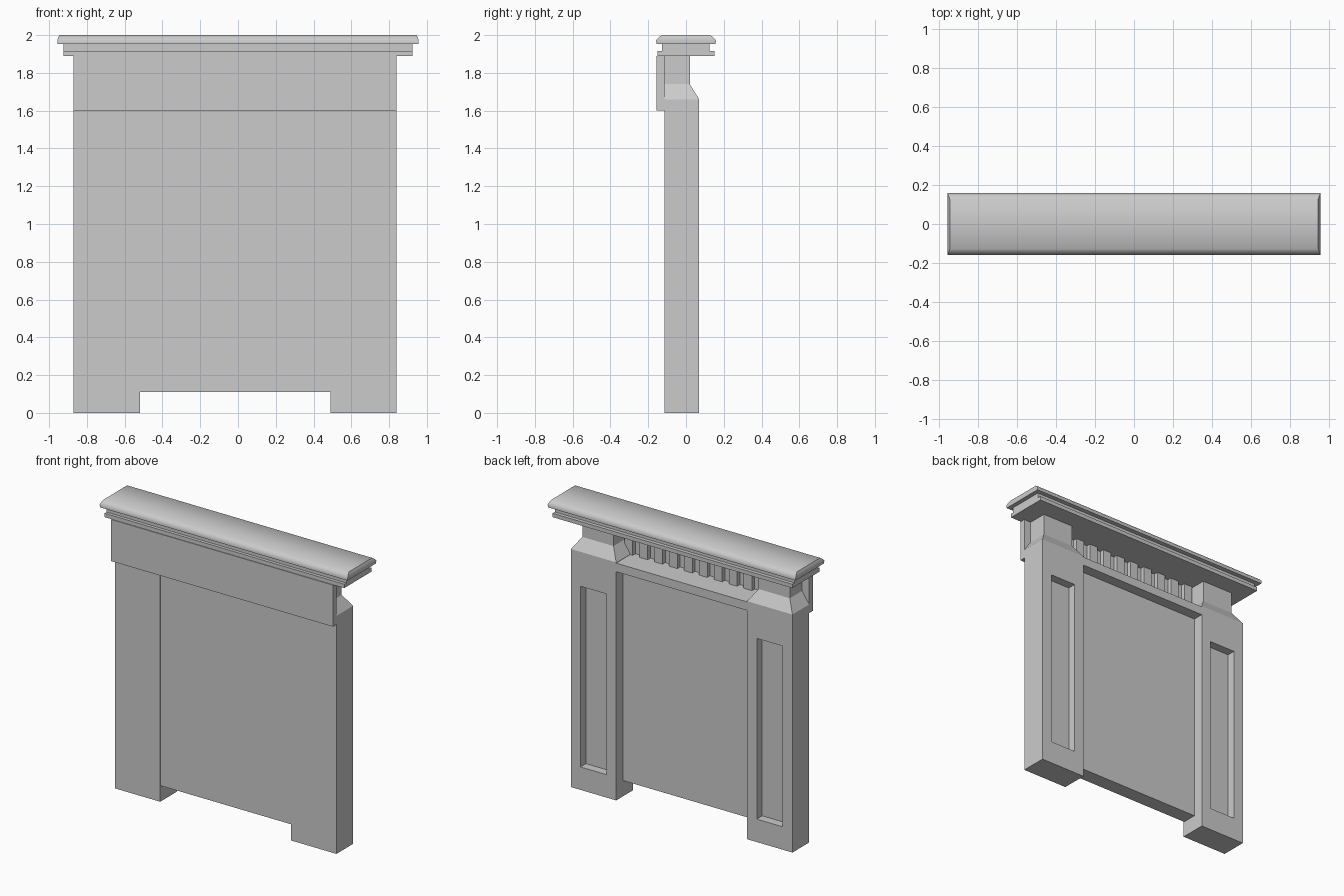
import bpy, bmesh

if "Cube" in bpy.data.objects:
    bpy.data.objects.remove(bpy.data.objects["Cube"])

CX = -0.015  # centre line of the body below the cornice


def loft(name, rings):
    """Stack rectangles (x0, x1, y0, y1, z) into one closed solid."""
    bm = bmesh.new()
    loops = []
    for x0, x1, y0, y1, z in rings:
        loops.append([bm.verts.new(p) for p in
                      ((x0, y0, z), (x1, y0, z), (x1, y1, z), (x0, y1, z))])
    bm.faces.new(loops[0][::-1])
    bm.faces.new(loops[-1])
    for a, b in zip(loops, loops[1:]):
        for i in range(4):
            j = (i + 1) % 4
            bm.faces.new((a[i], a[j], b[j], b[i]))
    bmesh.ops.recalc_face_normals(bm, faces=bm.faces)
    mesh = bpy.data.meshes.new(name)
    bm.to_mesh(mesh)
    bm.free()
    ob = bpy.data.objects.new(name, mesh)
    bpy.context.collection.objects.link(ob)
    return ob


def box(name, x0, x1, y0, y1, z0, z1):
    return loft(name, [(x0, x1, y0, y1, z0), (x0, x1, y0, y1, z1)])


# Posts with chamfered shoulders, narrow necks and a sunk panel at the back
for side, label in ((-1, "left"), (1, "right")):
    c = CX + side * 0.68
    post = loft(label + "_post", [
        (c - 0.175, c + 0.175, -0.115, 0.07, 0.0),
        (c - 0.175, c + 0.175, -0.115, 0.07, 1.66),
        (c - 0.12, c + 0.12, -0.115, 0.02, 1.74),
        (c - 0.12, c + 0.12, -0.115, 0.02, 1.89)])
    cutter = box(label + "_panel_cutter", c - 0.1, c + 0.1, 0.01, 0.15, 0.16, 1.42)
    cutter.hide_render = True
    cutter.hide_viewport = True
    cutter.display_type = 'WIRE'
    cut = post.modifiers.new("sunk_panel", 'BOOLEAN')
    cut.operation = 'DIFFERENCE'
    cut.solver = 'EXACT'
    cut.object = cutter

# Centre panel, lintel behind it and frieze board across the front
box("centre_panel", CX - 0.505, CX + 0.505, -0.11, -0.005, 0.11, 1.6)
box("lintel", CX - 0.505, CX + 0.505, -0.115, 0.07, 1.595, 1.655)
box("frieze_board", CX - 0.855, CX + 0.855, -0.155, -0.115, 1.6, 1.89)

# Row of upright ribs on the back of the frieze
COUNT, PITCH = 10, 0.115
for i in range(COUNT):
    x = CX + (i - (COUNT - 1) / 2) * PITCH
    box(f"frieze_rib_{i + 1}", x - 0.032, x + 0.032, -0.12, -0.085, 1.65, 1.89)

# Stepped cornice
box("cornice_lower_slab", -0.925, 0.925, -0.15, 0.15, 1.89, 1.917)
box("cornice_neck", -0.925, 0.925, -0.128, 0.125, 1.917, 1.953)
top = loft("cornice_top", [
    (-0.955, 0.955, -0.157, 0.157, 1.953),
    (-0.957, 0.957, -0.158, 0.158, 1.972),
    (-0.951, 0.951, -0.145, 0.145, 1.988),
    (-0.945, 0.945, -0.128, 0.128, 2.0)])
bpy.context.view_layer.objects.active = top
top.select_set(True)
bpy.ops.object.shade_smooth_by_angle(angle=0.8)
